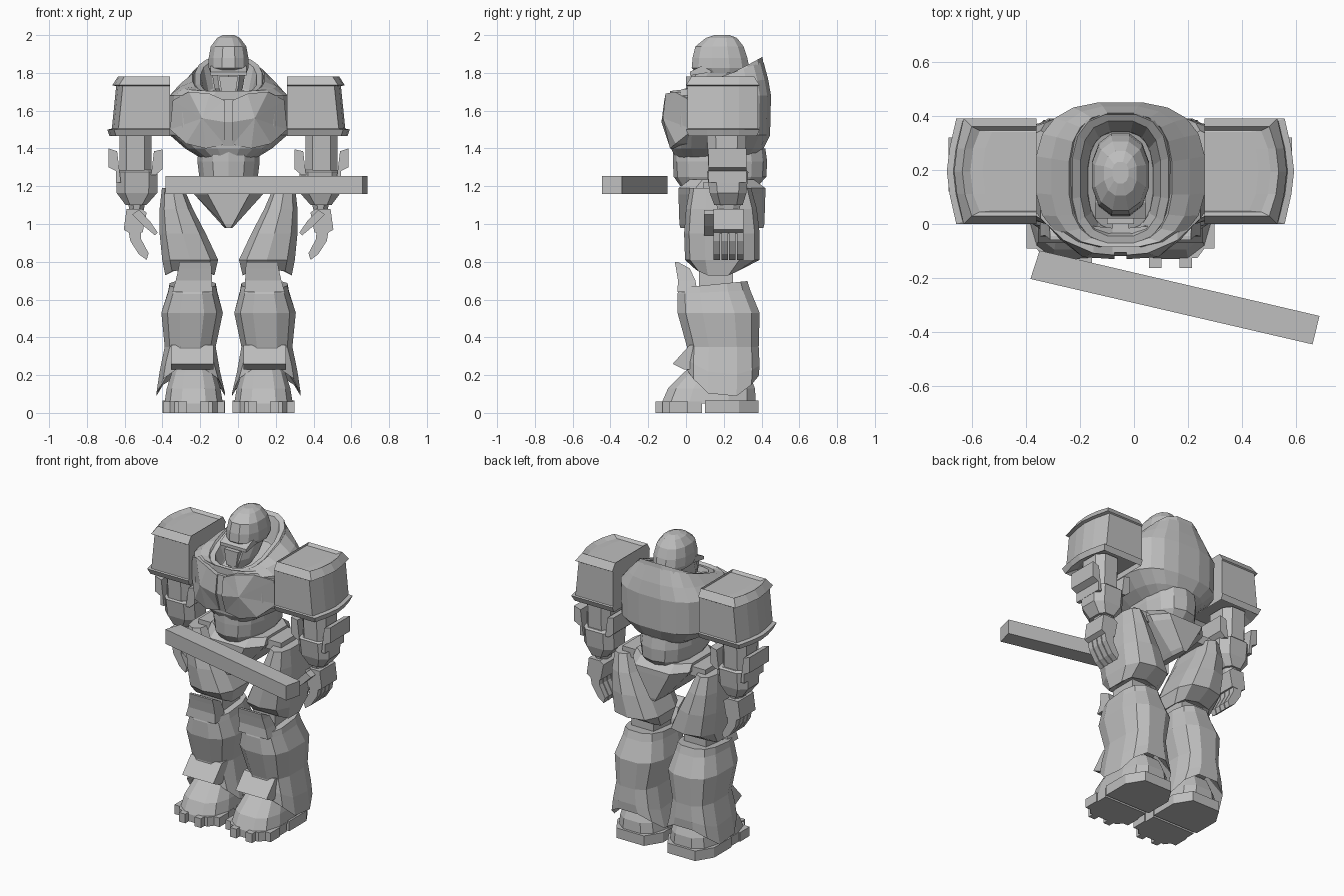
import bpy, bmesh, math

CX = -0.05                       # body centre line; all parts use x relative to it
mat = bpy.data.materials.new("plain grey")
mat.diffuse_color = (0.52, 0.52, 0.52, 1)


def make(name, verts, faces, pair=False):
    """Add a flat-shaded mesh; pair=True also adds the mirrored copy."""
    for side, label in ((1, "left_"), (-1, "right_")) if pair else ((1, ""),):
        me = bpy.data.meshes.new(label + name)
        bm = bmesh.new()
        vs = [bm.verts.new((CX + side * x, y, z)) for x, y, z in verts]
        for f in faces:
            bm.faces.new([vs[i] for i in f])
        bmesh.ops.recalc_face_normals(bm, faces=bm.faces)
        bm.to_mesh(me)
        bm.free()
        me.materials.append(mat)
        bpy.context.collection.objects.link(bpy.data.objects.new(label + name, me))


def skin(name, rings, pair=False, closed=False):
    """Join equal-sized point rings; cap the ends or close into a tube."""
    n, m = len(rings[0]), len(rings)
    verts = [p for r in rings for p in r]
    faces = []
    for k in range(m if closed else m - 1):
        a, b = k * n, ((k + 1) % m) * n
        faces += [(a + i, a + (i + 1) % n, b + (i + 1) % n, b + i) for i in range(n)]
    if not closed:
        faces += [tuple(range(n)), tuple(range((m - 1) * n, m * n))]
    make(name, verts, faces, pair)


def loft(name, rings, n=12, p=2.4, pair=False, closed=False):
    """Rings are (z, cx, rx, y_min, y_max[, slope of z along y[, rise of z at both y ends]])."""
    unit = []
    for i in range(n):
        a = 2 * math.pi * (i + 0.5) / n
        c, s = math.cos(a), math.sin(a)
        unit.append((math.copysign(abs(c) ** (2 / p), c), math.copysign(abs(s) ** (2 / p), s)))
    mx, my = max(u[0] for u in unit), max(u[1] for u in unit)
    out = []
    for z, cx, rx, y0, y1, *extra in rings:
        cy, ry = (y0 + y1) / 2, (y1 - y0) / 2
        t, bend = (extra + [0, 0])[:2]
        out.append([(cx + rx * u / mx, cy + ry * v / my,
                     z + t * ry * v / my + bend * (v / my) ** 2) for u, v in unit])
    skin(name, out, pair, closed)


def prism(name, pts, a, b, axis, pair=False):
    """Extrude a 2D outline from a to b along an axis."""
    put = {"x": lambda p, d: (d, p[0], p[1]), "y": lambda p, d: (p[0], d, p[1]),
           "z": lambda p, d: (p[0], p[1], d)}[axis]
    skin(name, [[put(p, a) for p in pts], [put(p, b) for p in pts]], pair)


def box(name, x0, x1, y0, y1, z0, z1, pair=False):
    prism(name, [(x0, y0), (x1, y0), (x1, y1), (x0, y1)], z0, z1, "z", pair)


# Torso shell
loft("torso", [(1.345, 0, .14, -.05, .36), (1.40, 0, .23, -.08, .41), (1.47, 0, .31, -.085, .445),
               (1.68, 0, .312, -.085, .45), (1.735, 0, .255, -.085, .435, .12),
               (1.775, 0, .19, -.07, .41, .35), (1.66, 0, .12, -.02, .34, .3)], n=20, p=2.7)

# Collar ring, rising to the back
loft("collar", [(1.725, 0, .21, -.085, .415, .3), (1.768, 0, .178, -.07, .405, .41, .02),
                (1.763, 0, .148, -.045, .38, .41, .02), (1.67, 0, .12, -.02, .34, .3)],
     n=16, p=2.8, closed=True)

# Chest plates: outline with a raised middle, running back into the torso, and the breastbone
edge = [(.022, -.115, 1.655), (.10, -.108, 1.69), (.21, -.06, 1.70), (.295, .02, 1.655),
        (.31, .04, 1.50), (.225, -.055, 1.425), (.12, -.085, 1.40), (.022, -.09, 1.42),
        (.022, -.13, 1.54)]
n = len(edge)
verts = edge + [(x, y + .1, z) for x, y, z in edge] + [(.14, -.122, 1.56)]
faces = [(i, (i + 1) % n, n + (i + 1) % n, n + i) for i in range(n)]
faces += [(i, (i + 1) % n, 2 * n) for i in range(n)] + [tuple(range(n, 2 * n))]
make("chest_plate", verts, faces, True)
prism("breastbone", [(-.08, 1.41), (-.118, 1.54), (-.105, 1.66), (0, 1.66), (0, 1.41)],
      -.03, .03, "x")

# Head: helmet, face, visor
loft("helmet", [(1.80, 0, .095, .06, .32), (1.825, 0, .105, .03, .335), (1.88, 0, .105, .035, .325),
                (1.94, 0, .094, .05, .305), (1.985, 0, .06, .105, .27), (2.0, 0, .03, .15, .23)],
     n=12, p=2.3)
loft("face", [(1.66, 0, .045, .0, .2), (1.72, 0, .075, .0, .25), (1.81, 0, .09, .04, .3)], n=10)
prism("visor", [(.02, 1.785), (.02, 1.805), (.08, 1.835), (.17, 1.84), (.17, 1.81)],
      -.095, .095, "x")
prism("mouth_guard", [(-.05, 1.78), (.05, 1.78), (.035, 1.68), (-.035, 1.68)], .0, .08, "y")

# Waist and pelvis
loft("waist", [(1.20, 0, .13, -.03, .38), (1.25, 0, .155, -.065, .425), (1.33, 0, .165, -.07, .43),
               (1.40, 0, .16, -.07, .42)], n=14)
loft("pelvis", [(1.235, 0, .20, .02, .36), (1.19, 0, .205, -.04, .42), (1.155, 0, .18, -.04, .42),
                (1.0, 0, .04, -.035, .415), (.98, 0, .02, -.03, .41)], n=8, p=3.5)
box("hip_joint", .12, .30, .09, .30, 1.16, 1.22, True)

# Shoulder pads with lips at top and bottom and a bulged outer side
rings = []
for z, xo, in_y in ((1.50, .57, .05), (1.465, .63, .015), (1.50, .642, 0), (1.505, .618, .008),
                    (1.73, .595, .008), (1.735, .615, 0), (1.782, .585, .03), (1.765, .555, .045),
                    (1.768, .51, .05)):
    a, b = in_y, .39 - in_y
    rings.append([(.31, a, z), (xo - .035, a, z), (xo - .01, .11, z), (xo, .195, z),
                  (xo - .01, .28, z), (xo - .035, b, z), (.31, b, z)])
skin("shoulder_pad", rings, True)

# Arms
loft("upper_arm", [(1.26, .492, .085, .12, .31), (1.49, .492, .085, .11, .32)], n=8, p=3, pair=True)
loft("forearm", [(1.10, .49, .055, .15, .30), (1.165, .485, .108, .125, .32),
                 (1.275, .485, .11, .11, .33), (1.285, .485, .09, .12, .32)], n=8, p=3.2, pair=True)
prism("outer_elbow_guard", [(.59, 1.385), (.635, 1.40), (.635, 1.30), (.595, 1.28), (.595, 1.22),
                            (.57, 1.22)], .12, .32, "y", True)
prism("inner_elbow_guard", [(.395, 1.385), (.35, 1.395), (.35, 1.29), (.385, 1.26), (.41, 1.26)],
      .12, .32, "y", True)
loft("wrist", [(1.06, .487, .035, .17, .28), (1.11, .487, .045, .16, .29)], n=8, p=2, pair=True)

# Hands
prism("palm", [(.54, 1.08), (.555, .97), (.52, .95), (.455, .955), (.434, 1.06), (.46, 1.08)],
      .145, .305, "y", True)
for i in range(4):
    y = .146 + i * .041
    prism(f"finger_{i + 1}", [(.53, .965), (.465, .955), (.463, .92), (.423, .845), (.434, .81),
                              (.475, .84), (.52, .91)], y, y + .035, "y", True)
prism("thumb", [(.51, 1.05), (.475, 1.075), (.42, 1.02), (.375, .955), (.39, .94), (.45, .99)],
      .095, .15, "y", True)

# Thighs, flaring to a pointed inner edge above the knee
loft("thigh", [(.76, .205, .09, .08, .27), (.72, .205, .13, .05, .29, 0, .04),
               (.81, .203, .148, -.005, .39), (.95, .243, .122, -.01, .39),
               (1.08, .277, .088, .0, .375), (1.19, .295, .058, .02, .345)],
     n=10, p=3, pair=True)
box("knee_joint", .11, .27, .07, .25, .62, .80, True)

# Lower legs: calf flaring into an open skirt with low sides
loft("lower_leg", [(.28, .20, .09, .08, .31), (.075, .20, .182, .0, .385, -.1, .14),
                   (.20, .205, .16, .0, .39, -.1, .07), (.35, .203, .135, .005, .385),
                   (.53, .193, .163, -.045, .39), (.64, .19, .13, -.045, .34, .05),
                   (.68, .19, .122, -.035, .325, .1)], n=12, p=2.8, pair=True)
skin("knee_cap", [[(a, f, z), (b, f, z), (b, r, z), (a, r, z)] for z, a, b, f, r in
                  ((.64, .085, .297, -.046, .06), (.70, .088, .28, -.042, .05),
                   (.765, .09, .265, -.053, .02), (.80, .095, .26, -.06, -.045))], True)
prism("ankle_flap", [(.02, .36), (-.07, .26), (-.01, .23), (.15, .23), (.15, .36)],
      .08, .305, "x", True)

# Feet: upper, split sole and toe blocks
F = .185
loft("foot", [(.05, F, .155, -.13, .37), (.13, F, .142, -.095, .365), (.215, F, .115, -.01, .33),
              (.25, F, .09, .03, .29)], n=12, p=3, pair=True)
prism("front_sole", [(F - .155, .085), (F - .155, -.05), (F - .1, -.125), (F + .1, -.125),
                     (F + .155, -.05), (F + .155, .085)], 0, .06, "z", True)
prism("heel_sole", [(F - .165, .10), (F - .165, .28), (F - .1, .385), (F + .1, .385),
                    (F + .165, .28), (F + .165, .10)], 0, .065, "z", True)
for k, (dx, front) in enumerate(((-.14, -.09), (-.057, -.162), (.057, -.162), (.14, -.09))):
    box(f"toe_{k + 1}", F + dx - .023, F + dx + .023, front, front + .1, 0, .06, True)

# Loose bar held in front
prism("bar", [(x - CX, y) for x, y in ((-.349, -.098), (-.383, -.203), (.66, -.445), (.686, -.34))],
      1.16, 1.255, "z")
